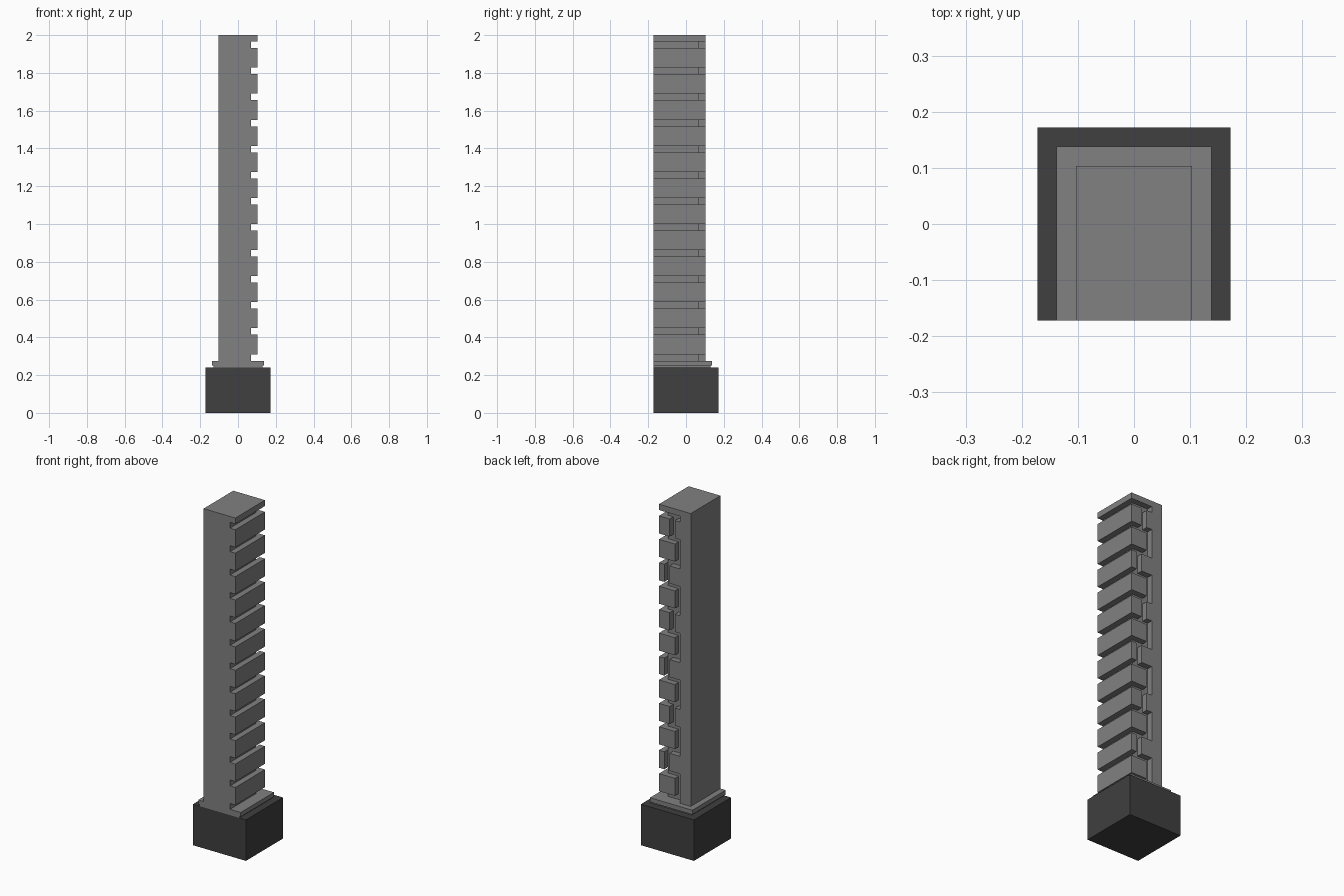
import bpy
import bmesh
from mathutils import Vector

cube = bpy.data.objects.get("Cube")
if cube:
    bpy.data.objects.remove(cube)

U = 2 / 58  # everything sits on a grid of this unit


def material(name, value):
    mat = bpy.data.materials.new(name)
    mat.use_nodes = True
    colour = (value, value, value, 1)
    mat.diffuse_color = colour
    mat.node_tree.nodes["Principled BSDF"].inputs["Base Color"].default_value = colour
    return mat


stone = material("grey stone", 0.22)
dark_stone = material("dark stone", 0.05)


def extrude(name, profile, direction, mat):
    """Solid made by sweeping a polygon of grid points along a direction."""
    bm = bmesh.new()
    face = bm.faces.new([bm.verts.new(Vector(p) * U) for p in profile])
    swept = bmesh.ops.extrude_face_region(bm, geom=[face], use_keep_orig=True)
    verts = [v for v in swept["geom"] if isinstance(v, bmesh.types.BMVert)]
    bmesh.ops.translate(bm, verts=verts, vec=Vector(direction) * U)
    bmesh.ops.recalc_face_normals(bm, faces=bm.faces)
    mesh = bpy.data.meshes.new(name)
    bm.to_mesh(mesh)
    bm.free()
    mesh.materials.append(mat)
    obj = bpy.data.objects.new(name, mesh)
    bpy.context.collection.objects.link(obj)
    return obj


def box(name, x, y, z, mat):
    corners = [(x[0], y[0], z[0]), (x[1], y[0], z[0]),
               (x[1], y[1], z[0]), (x[0], y[1], z[0])]
    return extrude(name, corners, (0, 0, z[1] - z[0]), mat)


FRONT = -5
BASE_TOP, SLAB_TOP, CAP_BOTTOM, TOP = 7, 8, 57, 58

# Base and stepped plinth
box("base", (-5, 5), (FRONT, 5), (0, BASE_TOP), dark_stone)
box("plinth_neck", (-3.75, 3.75), (FRONT, 3.75), (BASE_TOP, BASE_TOP + 0.25), stone)
box("plinth_slab", (-4, 4), (FRONT, 4), (BASE_TOP + 0.25, SLAB_TOP), stone)

# Recessed core and the cap
box("column_core", (-3, 2), (FRONT, 2), (SLAB_TOP, CAP_BOTTOM), stone)
box("column_cap", (-3, 3), (FRONT, 3), (CAP_BOTTOM, TOP), stone)

# Corner blocks wrapping from the side onto the back, and the matching wall edge
widths = [3, 1, 3, 2] * 3
wall_edge = [(-1, SLAB_TOP)]
for i, width in enumerate(widths):
    z = SLAB_TOP + 1 + 4 * i
    inner = 3 - width
    outline = [(2, FRONT), (3, FRONT), (3, 3), (inner, 3)]
    if inner < 2:
        outline += [(inner, 2), (2, 2)]
    extrude(f"corner_block_{i + 1}", [(x, y, z) for x, y in outline], (0, 0, 3), stone)
    if width < 3:
        tooth = inner - 1
        wall_edge += [(-1, z), (tooth, z), (tooth, z + 3), (-1, z + 3)]
wall_edge.append((-1, CAP_BOTTOM))

# Toothed back wall
outline = [(-3, SLAB_TOP)] + wall_edge + [(-3, CAP_BOTTOM)]
extrude("back_wall", [(x, 2, z) for x, z in outline], (0, 1, 0), stone)
